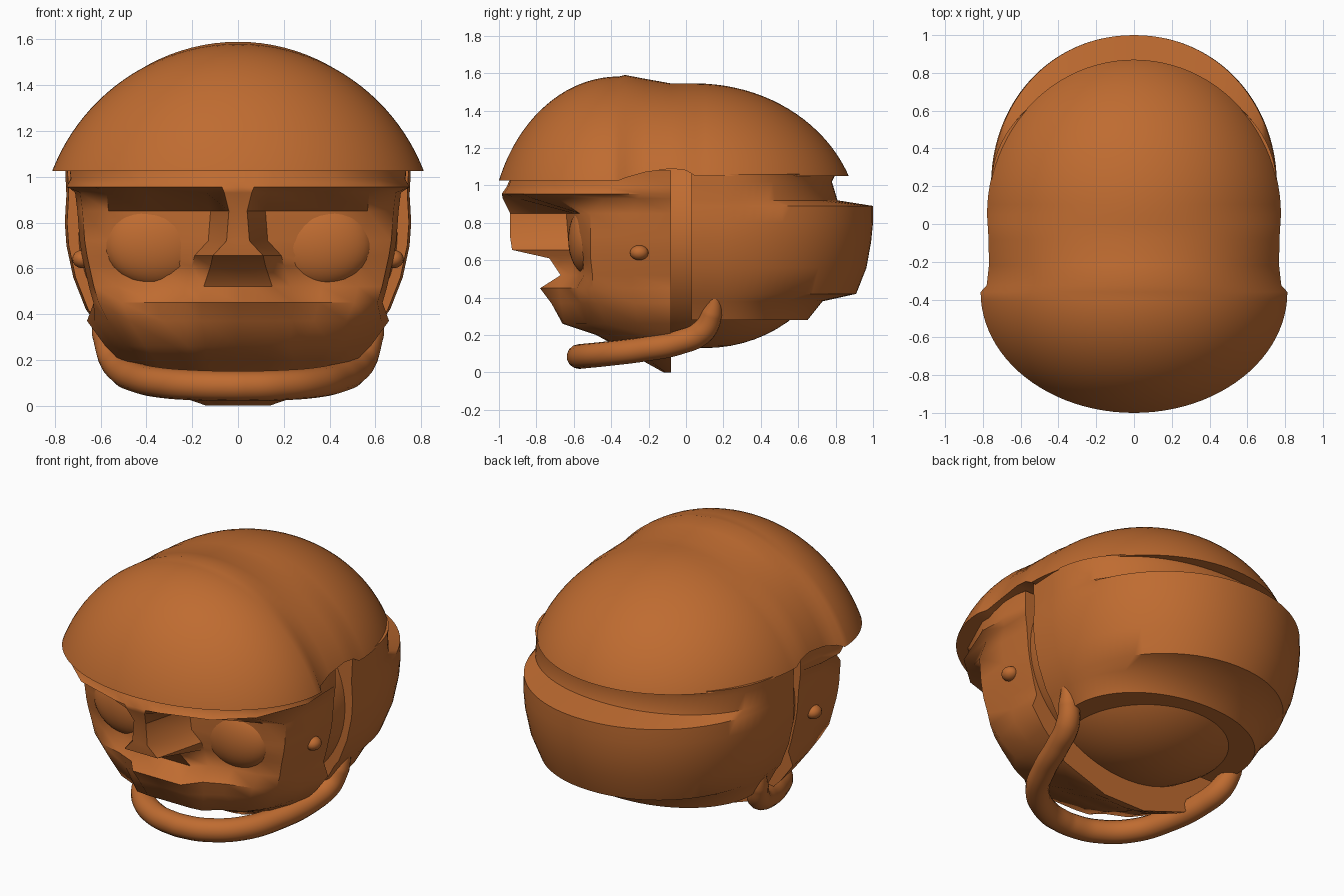
import bpy, bmesh, math

if "Cube" in bpy.data.objects:
    bpy.data.objects.remove(bpy.data.objects["Cube"])

mat = bpy.data.materials.new("burnt orange")
mat.diffuse_color = (0.52, 0.148, 0.03, 1)
mat.use_nodes = True
mat.node_tree.nodes["Principled BSDF"].inputs["Base Color"].default_value = mat.diffuse_color


def finish(ob, angle=35):
    ob.data.materials.clear()
    ob.data.materials.append(mat)
    bpy.ops.object.select_all(action='DESELECT')
    ob.select_set(True)
    bpy.context.view_layer.objects.active = ob
    bpy.ops.object.shade_smooth_by_angle(angle=math.radians(angle))


def loft(name, rows, angle=35):
    """Skin closed loops of equal length and cap both ends."""
    bm = bmesh.new()
    loops = [[bm.verts.new(p) for p in r] for r in rows]
    n = len(rows[0])
    for a, b in zip(loops, loops[1:]):
        for i in range(n):
            j = (i + 1) % n
            bm.faces.new((a[i], a[j], b[j], b[i]))
    bm.faces.new(loops[0])
    bm.faces.new(loops[-1])
    bmesh.ops.remove_doubles(bm, verts=bm.verts, dist=0.0005)
    bmesh.ops.recalc_face_normals(bm, faces=bm.faces)
    me = bpy.data.meshes.new(name)
    bm.to_mesh(me)
    bm.free()
    ob = bpy.data.objects.new(name, me)
    bpy.context.collection.objects.link(ob)
    finish(ob, angle)
    return ob


def ellipsoid(name, loc, size, seg=48):
    bpy.ops.mesh.primitive_uv_sphere_add(segments=seg, ring_count=seg // 2, location=loc)
    ob = bpy.context.object
    ob.name = name
    ob.scale = size
    finish(ob, 60)
    return ob


# helmet shell: spherical-cap arches lofted from the front brim to the back brim
def arch(y, width, rim, height, f=0.0):
    """f is how far the section lies towards the brim, from 0 to 1."""
    pts = []
    w = math.sqrt(max(1 - f * f, 0))
    for i in range(49):
        q = w * math.cos(math.pi * i / 48)
        lift = (math.sqrt(0.868 ** 2 - 0.656 * min(q * q + f * f, 1)) - 0.312) / 0.556
        pts.append((width * q, y, rim + height * max(lift, 0)))
    return pts


shell = []
N = 24
for i in range(N + 1):                       # larger front half
    f = math.cos(0.005 + (math.pi / 2 - 0.005) * i / N)
    shell.append(arch(-0.36 - 0.64 * f, 0.812, 1.025, 0.557, f))
for y, w, z, h in ((-0.325, 0.78, 1.04, 0.55), (-0.22, 0.768, 1.07, 0.50),
                   (-0.08, 0.770, 1.09, 0.455), (0.0, 0.775, 1.08, 0.465)):
    shell.append(arch(y, w, z, h))
for i in range(N + 1):                       # rounder back half
    f = math.sin((math.pi / 2 - 0.005) * i / N)
    shell.append(arch(0.05 + 0.82 * f, 0.778, 1.05, 0.495, f))
loft("helmet_shell", shell, 40)

# round skull and lower back of the head
ellipsoid("head", (0, 0.1, 0.75), (0.70, 0.70, 0.62), 64)

# face block: z, half width, y at edge / cheek / beside nose / centre, nose half width
face = (
    (1.08, 0.74, -0.42, -0.85, -0.92, -0.92, 0.07),
    (0.99, 0.73, -0.42, -0.83, -0.95, -0.96, 0.07),
    (0.955, 0.75, -0.40, -0.88, -0.97, -0.985, 0.07),
    (0.93, 0.69, -0.44, -0.82, -0.90, -0.98, 0.06),
    (0.85, 0.68, -0.51, -0.60, -0.64, -0.94, 0.04),
    (0.72, 0.67, -0.51, -0.60, -0.63, -0.94, 0.05),
    (0.655, 0.66, -0.51, -0.59, -0.62, -0.93, 0.11),
    (0.61, 0.65, -0.51, -0.57, -0.61, -0.73, 0.12),
    (0.52, 0.63, -0.50, -0.57, -0.61, -0.67, 0.15),
    (0.45, 0.61, -0.50, -0.63, -0.68, -0.78, 0.16),
    (0.37, 0.57, -0.47, -0.61, -0.67, -0.72, 0.16),
    (0.26, 0.49, -0.43, -0.59, -0.65, -0.66, 0.14),
    (0.20, 0.43, -0.33, -0.44, -0.47, -0.48, 0.14),
    (0.10, 0.34, -0.18, -0.25, -0.28, -0.30, 0.10),
    (0.00, 0.12, -0.10, -0.11, -0.12, -0.12, 0.03),
)
rows = []
for z, hw, ye, ym, yn, yc, c in face:
    m = c + 0.08 if c > 0.03 else c + 0.03
    k = max(0.58 * hw, m + 0.02)
    back = min(hw + (0.09 if 0 < z < 0.4 else 0.02), 0.71)
    half = [(c, yc), (m, yn), (k, ym), (k + 0.6 * (hw - k), ye + 0.65 * (ym - ye)),
            (hw, ye), ((hw + back) / 2 + 0.012 * (z > 0), (ye - 0.08) / 2), (back, -0.08)]
    if z == 0:
        half[2:4] = [(0.08, ym), (0.1, ym)]
    rows.append([(-x, y, z) for x, y in reversed(half)] + [(0, yc, z)] +
                [(x, y, z) for x, y in half])
loft("face", rows, 48)

# eyes and ear studs
for sx in (-1, 1):
    ellipsoid("eye_bulge", (sx * 0.36, -0.52, 0.71), (0.23, 0.11, 0.19), 32)
    ellipsoid("ear_stud", (sx * 0.68, -0.25, 0.64), (0.045, 0.05, 0.04), 16)

# neck guard wrapping the back: z, half width, depth behind y = 0.2
guard = []
for z, a, b in ((0.28, 0.58, 0.45), (0.38, 0.635, 0.53), (0.42, 0.665, 0.71), (0.56, 0.72, 0.765),
                (0.70, 0.75, 0.79), (0.80, 0.757, 0.80), (0.89, 0.752, 0.80),
                (0.92, 0.75, 0.61), (1.02, 0.755, 0.58), (1.06, 0.755, 0.60)):
    loop = [(a - 0.01, 0.03, z)]
    for i in range(49):
        t = math.pi * i / 48
        cx, s = math.cos(t), max(math.sin(t), 0)
        loop.append((a * math.copysign(abs(cx) ** 0.97, cx), 0.2 + b * s ** 0.97, z))
    loop.append((0.01 - a, 0.03, z))
    guard.append(loop)
loft("neck_guard", guard, 45)

# chin strap tube, mirrored side to side, thin at the upper ends
half = [(0.63, 0.16, 0.44, 0.25), (0.585, 0.14, 0.32, 0.85), (0.55, 0.09, 0.22, 1),
        (0.51, -0.04, 0.16, 1), (0.45, -0.22, 0.125, 1), (0.34, -0.42, 0.10, 1),
        (0.17, -0.54, 0.088, 1), (0.03, -0.57, 0.085, 1)]
path = half + [(-x, y, z, r) for x, y, z, r in reversed(half)]
cu = bpy.data.curves.new("chin_strap", 'CURVE')
cu.dimensions = '3D'
cu.bevel_depth = 0.066
cu.bevel_resolution = 5
cu.use_fill_caps = True
sp = cu.splines.new('BEZIER')
sp.bezier_points.add(len(path) - 1)
for bp, (x, y, z, r) in zip(sp.bezier_points, path):
    bp.co = (x, y, z)
    bp.radius = r
    bp.handle_left_type = bp.handle_right_type = 'AUTO'
strap = bpy.data.objects.new("chin_strap", cu)
bpy.context.collection.objects.link(strap)
bpy.ops.object.select_all(action='DESELECT')
strap.select_set(True)
bpy.context.view_layer.objects.active = strap
bpy.ops.object.convert(target='MESH')
finish(bpy.context.object, 50)
